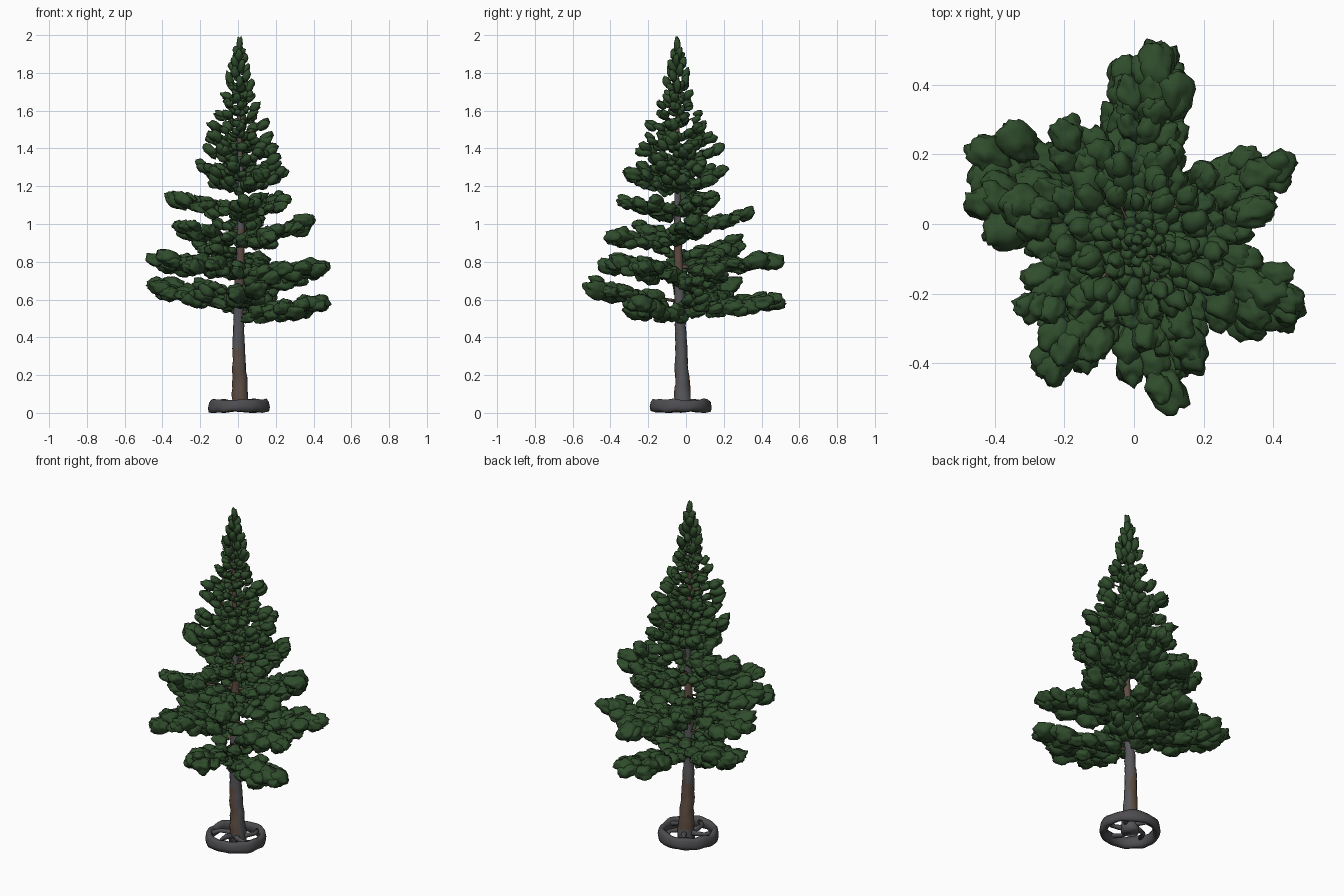
import bpy, bmesh, math, random
from mathutils import Vector, Matrix, noise

random.seed(7)
cube = bpy.data.objects.get("Cube")
if cube:
    bpy.data.objects.remove(cube)


def material(name, rgb):
    m = bpy.data.materials.new(name)
    m.use_nodes = True
    m.diffuse_color = (*rgb, 1)
    bsdf = m.node_tree.nodes["Principled BSDF"]
    bsdf.inputs["Base Color"].default_value = (*rgb, 1)
    bsdf.inputs["Roughness"].default_value = 0.9
    return m


GREEN = material("needle green", (0.029, 0.073, 0.025))
GREY = material("bark grey", (0.095, 0.092, 0.1))
BROWN = material("bark brown", (0.115, 0.075, 0.054))
STONE = material("base grey", (0.075, 0.072, 0.078))


def add_object(mesh, *mats):
    mesh.shade_smooth()
    for m in mats:
        mesh.materials.append(m)
    bpy.context.collection.objects.link(bpy.data.objects.new(mesh.name, mesh))


def finish(bm, name, *mats):
    bmesh.ops.recalc_face_normals(bm, faces=bm.faces)
    mesh = bpy.data.meshes.new(name)
    bm.to_mesh(mesh)
    bm.free()
    add_object(mesh, *mats)


def tube(bm, path, radii, sides):
    """Tapered tube through the path points, capped at both ends."""
    rows = []
    for i, (p, r) in enumerate(zip(path, radii)):
        d = path[min(i + 1, len(path) - 1)] - path[max(i - 1, 0)]
        rot = d.to_track_quat('Z', 'Y')
        ring = [2 * math.pi * k / sides for k in range(sides)]
        rows.append([bm.verts.new(p + rot @ Vector((r * math.cos(a), r * math.sin(a), 0)))
                     for a in ring])
    for lo, hi in zip(rows, rows[1:]):
        for k in range(sides):
            n = (k + 1) % sides
            bm.faces.new((lo[k], lo[n], hi[n], hi[k]))
    bm.faces.new(rows[0][::-1])
    bm.faces.new(rows[-1])


def trunk_at(z):
    """Centre line of the slightly wavy trunk."""
    return Vector((0.01 + 0.007 * math.sin(5 * z + 2.5), -0.015 - 0.015 * min(z * 2, 2), z))


def trunk_radius(z):
    return 0.004 + 0.031 * (1 - z / 2) + 0.015 * math.exp(-z * 5)


# Trunk with patches of brown on grey bark
bm = bmesh.new()
heights = [0.01 + 1.93 * i / 64 for i in range(65)]
tube(bm, [trunk_at(z) for z in heights], [trunk_radius(z) for z in heights], 14)
for v in bm.verts:
    axis = trunk_at(v.co.z)
    v.co += (v.co - axis) * 0.18 * noise.noise(v.co * 25)
bm.normal_update()
for f in bm.faces:
    c = f.calc_center_median()
    band = math.cos(2 * math.pi * (c.z - 0.2) / 0.65) + 0.7 * noise.noise(c * 12)
    side_grey = c.z < 0.55 and f.normal.x > 0.6
    f.material_index = 1 if band > 0.2 and not side_grey else 0
finish(bm, "trunk", GREY, BROWN)

# Base ring: a tapered, slightly worn band swept around the trunk foot
bm = bmesh.new()
centre = Vector((0.005, -0.028, 0))
profile = [(0.128, 0.014), (0.145, 0.004), (0.16, 0.008), (0.164, 0.028), (0.159, 0.056),
           (0.148, 0.069), (0.133, 0.066), (0.126, 0.045)]
steps, sides = 48, len(profile)
loops = []
for i in range(steps):
    turn = Matrix.Rotation(2 * math.pi * i / steps, 3, 'Z')
    loops.append([bm.verts.new(centre + turn @ Vector((r, 0, z))) for r, z in profile])
for i in range(steps):
    one, two = loops[i - 1], loops[i]
    for k in range(sides):
        bm.faces.new((one[k - 1], one[k], two[k], two[k - 1]))
for v in bm.verts:
    v.co.z = max(v.co.z + 0.012 * noise.noise(v.co * 16), 0)
finish(bm, "base_ring", STONE)

# Curved spokes joining the ring to the trunk foot
bm = bmesh.new()
for k in range(5):
    a = 2 * math.pi * k / 5 + 0.4
    pts = [centre + Vector((r * math.cos(a + b), r * math.sin(a + b), z))
           for r, b, z in ((0.02, 0, 0.045), (0.06, 0.1, 0.05), (0.1, 0.3, 0.05), (0.14, 0.7, 0.047))]
    tube(bm, pts, (0.02, 0.014, 0.011, 0.014), 8)
finish(bm, "base_spokes", STONE)


def ball(detail):
    """Points and faces of a unit icosphere, reused for every clump."""
    bm = bmesh.new()
    bmesh.ops.create_icosphere(bm, subdivisions=detail, radius=1)
    bm.verts.index_update()
    data = ([v.co.copy() for v in bm.verts], [[v.index for v in f.verts] for f in bm.faces])
    bm.free()
    return data


FINE, COARSE = ball(3), ball(2)
stems = bmesh.new()
needle_points, needle_faces = [], []


def clump(pos, yaw, pitch, size, template):
    """One lumpy, elongated tuft of needles."""
    seed = Vector([random.uniform(-50, 50) for _ in range(3)])
    turn = Matrix.Rotation(yaw, 3, 'Z') @ Matrix.Rotation(-pitch, 3, 'Y')
    points, faces = template
    start = len(needle_points)
    for co in points:
        p = co * (1 + 0.4 * noise.noise(co * 1.5 + seed) + 0.22 * noise.noise(co * 3.2 + seed))
        needle_points.append(pos + turn @ Vector((p.x * size[0], p.y * size[1], p.z * size[2])))
    needle_faces.extend([start + i for i in f] for f in faces)


def bough(tip, rise, bare=0.22):
    """A stem from the trunk to the tip, padded with needle clumps."""
    root = trunk_at(tip.z - rise)
    run = Vector((tip.x - root.x, tip.y - root.y, 0))
    length = run.length
    out = run.normalized()
    side = Vector((-out.y, out.x, 0))
    yaw = math.atan2(out.y, out.x)
    pitch = math.atan2(rise, length)

    def along(t):
        return root + run * t + Vector((0, 0, rise * (0.6 * t + 0.4 * t * t)))

    tube(stems, [along(t) for t in (0, 0.3, 0.6, 0.85)],
         [(0.004 + 0.012 * length) * s for s in (1, 0.8, 0.6, 0.3)], 6)
    a = 0.027 + 0.078 * length
    half_width = 0.008 + 0.1 * length
    rows = max(2, round(length / 0.07))
    last = 1 - 0.95 * a / length
    for i in range(rows):
        t = bare + (last - bare) * i / (rows - 1)
        at_tip = i == rows - 1
        spread = half_width * (0.45 + 0.75 * math.sin(math.pi * (0.12 + 0.72 * t)))
        if at_tip:
            spread *= 0.5
            lanes = (0, random.choice((-1, 1)))
        else:
            lanes = (-1, 0, 1) if length > 0.2 else (-0.6, 0.6)
        for s in lanes:
            k = random.uniform(0.75, 1.15) * (0.66 + 0.36 * t)
            lag = 0 if at_tip and s == 0 else random.uniform(-0.06, 0.02)
            pos = along(t + lag) + side * s * spread * random.uniform(0.75, 1.1)
            pos.z += random.uniform(-0.42, 0.36) * a - 0.12 * a * abs(s)
            clump(pos, yaw + s * 0.35 + random.uniform(-0.3, 0.3),
                  pitch + random.uniform(-0.2, 0.35),
                  (a * k, a * k * 0.74, a * k * 0.6), FINE if length > 0.27 else COARSE)


# Long lower boughs: tip position and rise from the trunk
long_boughs = (
    (0.475, -0.3, 0.58, 0.05), (0.055, 0.53, 0.62, 0.08), (-0.48, 0.23, 0.69, 0.1),
    (0.08, -0.53, 0.69, 0.1), (0.46, 0.19, 0.77, 0.08), (0.49, -0.24, 0.79, 0.06),
    (-0.5, 0.07, 0.82, 0.05), (-0.26, -0.46, 0.81, 0.05), (0.07, 0.51, 0.81, 0.04),
    (-0.23, 0.3, 0.91, 0.07), (0.19, -0.43, 0.94, 0.04), (0.4, 0.05, 1.02, 0.1),
    (-0.35, -0.26, 1.01, 0.09), (0.05, 0.38, 1.08, 0.1), (0.28, -0.18, 1.13, 0.07),
    (-0.37, 0.08, 1.16, 0.1), (0.06, -0.36, 1.14, 0.09), (0.25, 0.16, 1.15, 0.08))
for x, y, z, rise in long_boughs:
    bough(Vector((x, y, z)), rise)

# Small inner boughs that thicken the lower crown
for k in range(9):
    a = k * 2.4 + 0.5
    r = random.uniform(0.17, 0.25)
    z = 0.63 + 0.065 * k
    bough(Vector((r * math.cos(a), r * math.sin(a) - 0.03, z)), 0.05, 0.35)

# Upper whorls: root height, reach, number of boughs
whorls = ((1.18, 0.295, 5), (1.25, 0.28, 5), (1.32, 0.25, 5), (1.39, 0.225, 5), (1.46, 0.18, 5),
          (1.53, 0.14, 5), (1.59, 0.12, 5), (1.65, 0.095, 4), (1.71, 0.08, 4))
for n, (z, reach, count) in enumerate(whorls):
    for k in range(count):
        a = 2 * math.pi * k / count + n * 0.85 + random.uniform(-0.2, 0.2)
        r = reach * random.uniform(0.8, 1.06)
        tip = trunk_at(z) + Vector((r * math.cos(a), r * math.sin(a), 0))
        tip.z = z + 0.045 + 0.22 * r + random.uniform(-0.02, 0.02)
        bough(tip, tip.z - z, 0.25)

# Upright tufts around the leader
for k in range(18):
    t = k / 17
    z = 1.73 + 0.18 * t
    a = k * 2.4
    r = 0.052 * (1 - t) + 0.01
    clump(trunk_at(z) + Vector((r * math.cos(a), r * math.sin(a), 0)), a, 1.2,
          (0.038, 0.02, 0.02), COARSE)
clump(trunk_at(1.953), 0, math.pi / 2, (0.047, 0.017, 0.017), COARSE)

finish(stems, "branch_stems", BROWN)
foliage = bpy.data.meshes.new("needle_foliage")
foliage.from_pydata(needle_points, [], needle_faces)
add_object(foliage, GREEN)
